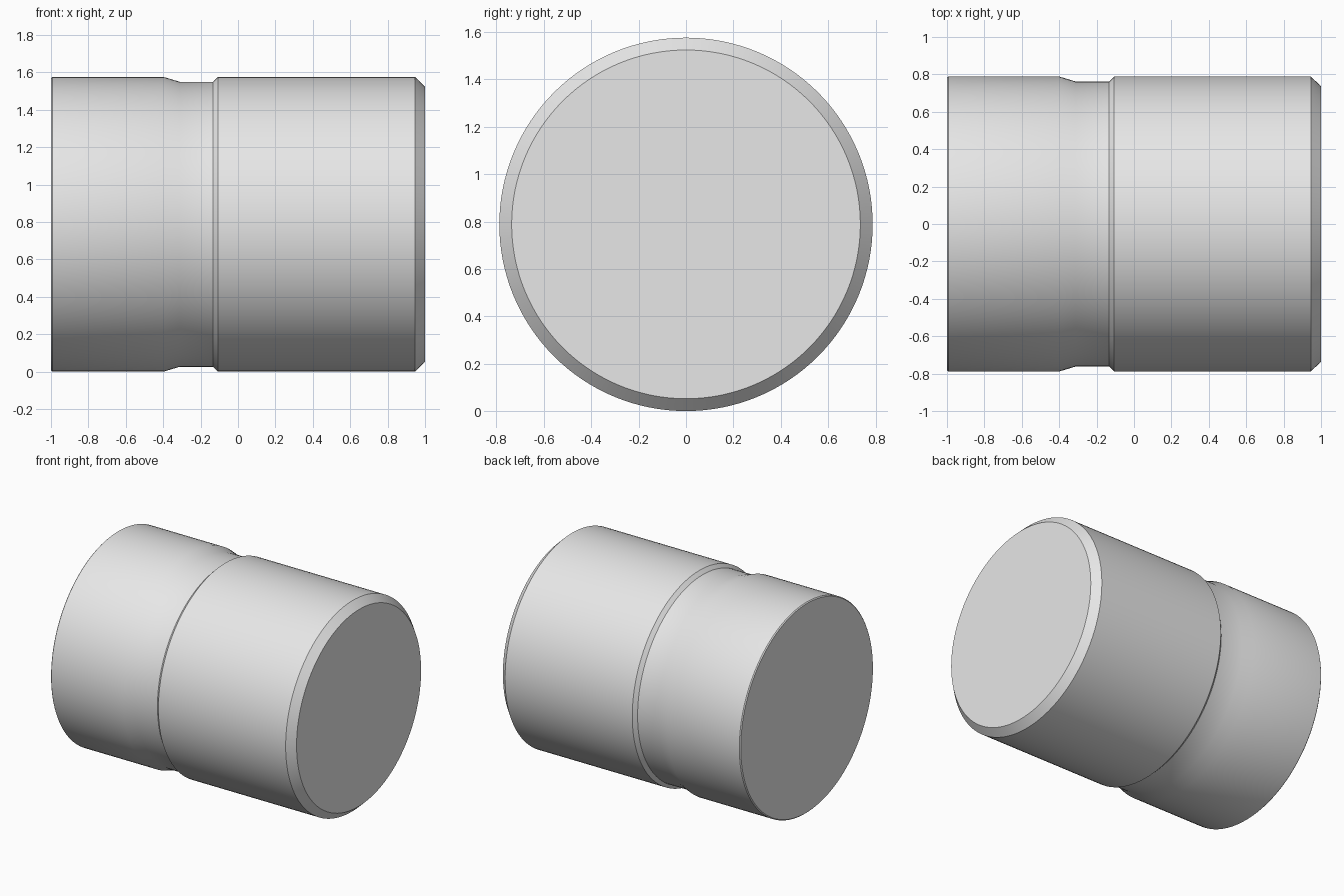
import bpy
import bmesh
import math
from mathutils import Matrix, Vector

cube = bpy.data.objects.get("Cube")
if cube:
    bpy.data.objects.remove(cube, do_unlink=True)

RADIUS = 0.788
GROOVE = 0.762
SEGMENTS = 128

# Plain grey material
grey = bpy.data.materials.new("light_grey")
grey.use_nodes = True
grey.diffuse_color = (0.8, 0.8, 0.8, 1)
grey.node_tree.nodes["Principled BSDF"].inputs["Base Color"].default_value = grey.diffuse_color

# Half profile along the axis: (x, radius), from left end to chamfered end
profile = [
    (-1.0, RADIUS - 0.007), (-0.993, RADIUS),   # small edge break
    (-0.398, RADIUS), (-0.312, GROOVE),         # shallow slope into the groove
    (-0.133, GROOVE), (-0.107, RADIUS),         # steep groove shoulder
    (0.946, RADIUS), (1.0, 0.736),              # large end chamfer
]

# Turned body: rings bridged along the axis, closed by flat end caps
bm = bmesh.new()
rings = []
for x, r in profile:
    rings.append([
        bm.verts.new((x, r * math.cos(a), r * math.sin(a)))
        for a in (math.tau * i / SEGMENTS for i in range(SEGMENTS))
    ])
for near, far in zip(rings, rings[1:]):
    for i in range(SEGMENTS):
        j = (i + 1) % SEGMENTS
        bm.faces.new((near[i], near[j], far[j], far[i]))
bm.faces.new(rings[0])
bm.faces.new(rings[-1])
bmesh.ops.recalc_face_normals(bm, faces=bm.faces)
bmesh.ops.transform(bm, matrix=Matrix.Translation(Vector((0, 0, RADIUS))), verts=bm.verts)

mesh = bpy.data.meshes.new("grooved_cylinder")
bm.to_mesh(mesh)
bm.free()
mesh.materials.append(grey)
body = bpy.data.objects.new("grooved_cylinder", mesh)
bpy.context.collection.objects.link(body)

# Smooth the round wall while the shoulders and chamfers stay crisp
bpy.ops.object.select_all(action="DESELECT")
body.select_set(True)
bpy.context.view_layer.objects.active = body
bpy.ops.object.shade_smooth_by_angle(angle=math.radians(30))
